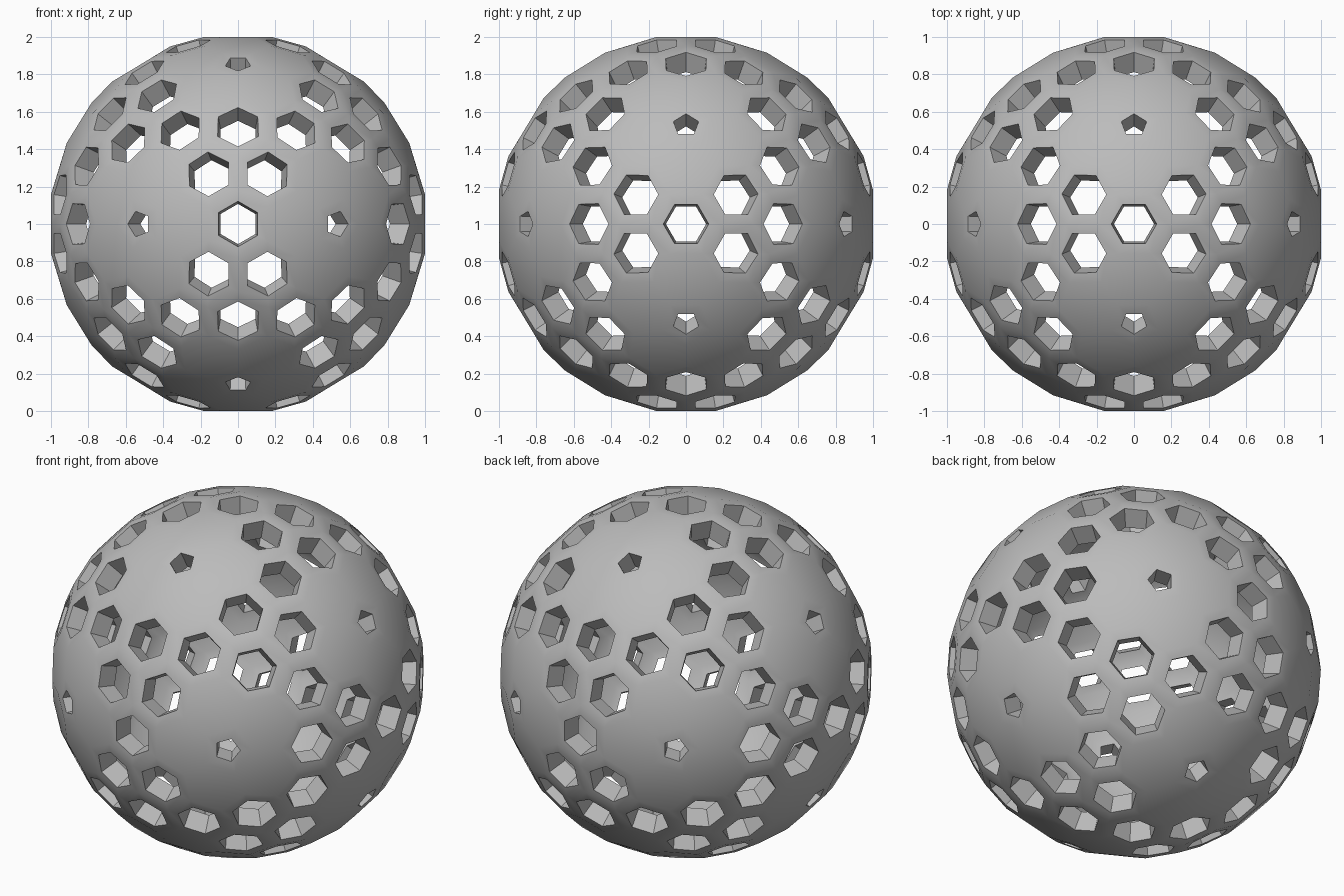
import bpy, bmesh, math
from mathutils import Vector

if "Cube" in bpy.data.objects:
    bpy.data.objects.remove(bpy.data.objects["Cube"], do_unlink=True)

INNER = 0.885          # inner skin radius relative to the outer one
HEX_HOLE = 0.67        # hole size relative to its cell
PENT_HOLE = 0.51

# Grey material
grey = bpy.data.materials.new("plain_grey")
grey.use_nodes = True
colour = (0.5, 0.5, 0.5, 1)
grey.diffuse_color = colour
grey.node_tree.nodes["Principled BSDF"].inputs["Base Color"].default_value = colour

# Geodesic base: icosahedron with each edge split in four
geo = bmesh.new()
phi = (1 + math.sqrt(5)) / 2
for a in (-1, 1):
    for b in (-phi, phi):
        for co in ((a, b, 0), (0, a, b), (b, 0, a)):
            geo.verts.new(co)
bmesh.ops.convex_hull(geo, input=geo.verts[:])
bmesh.ops.subdivide_edges(geo, edges=geo.edges[:], cuts=3, use_grid_fill=True)
for v in geo.verts:
    v.co.normalize()
geo.verts.index_update()
geo.faces.index_update()

# Cell corners sit over the triangle centres
corners = [f.calc_center_median().normalized() for f in geo.faces]
size = 1 / max(c.z for c in corners)
corners = [c * size for c in corners]

shell = bmesh.new()
outer = [shell.verts.new(c) for c in corners]
inner = [shell.verts.new(c * INNER) for c in corners]


def cell_ring(v):
    """Indices of the cell corners, counter-clockwise seen from outside."""
    u = v.co.orthogonal().normalized()
    w = v.co.cross(u)
    return sorted((f.index for f in v.link_faces),
                  key=lambda i: math.atan2(corners[i].dot(w), corners[i].dot(u)))


# Pentagons and the hexagons away from them are open; the rest are solid
for v in geo.verts:
    ring = cell_ring(v)
    n = len(ring)
    near_pentagon = any(len(e.other_vert(v).link_faces) == 5 for e in v.link_edges)
    if n == 6 and near_pentagon:
        shell.faces.new([outer[i] for i in ring])
        shell.faces.new([inner[i] for i in reversed(ring)])
        continue
    centre = sum((corners[i] for i in ring), Vector()) / n
    ratio = PENT_HOLE if n == 5 else HEX_HOLE
    rim = [centre.lerp(corners[i], ratio) for i in ring]
    top = [shell.verts.new(p) for p in rim]
    low = [shell.verts.new(p * INNER) for p in rim]
    for k in range(n):
        m = (k + 1) % n
        a, b = ring[k], ring[m]
        shell.faces.new((outer[a], outer[b], top[m], top[k]))
        shell.faces.new((top[k], top[m], low[m], low[k]))
        shell.faces.new((low[k], low[m], inner[b], inner[a]))

bmesh.ops.translate(shell, verts=shell.verts[:], vec=(0, 0, 1))
mesh = bpy.data.meshes.new("perforated_ball")
shell.to_mesh(mesh)
shell.free()
geo.free()
mesh.materials.append(grey)
ball = bpy.data.objects.new("perforated_ball", mesh)
bpy.context.collection.objects.link(ball)

# Smooth skin with crisp hole edges
bpy.ops.object.select_all(action="DESELECT")
ball.select_set(True)
bpy.context.view_layer.objects.active = ball
bpy.ops.object.shade_smooth_by_angle(angle=math.radians(35))
